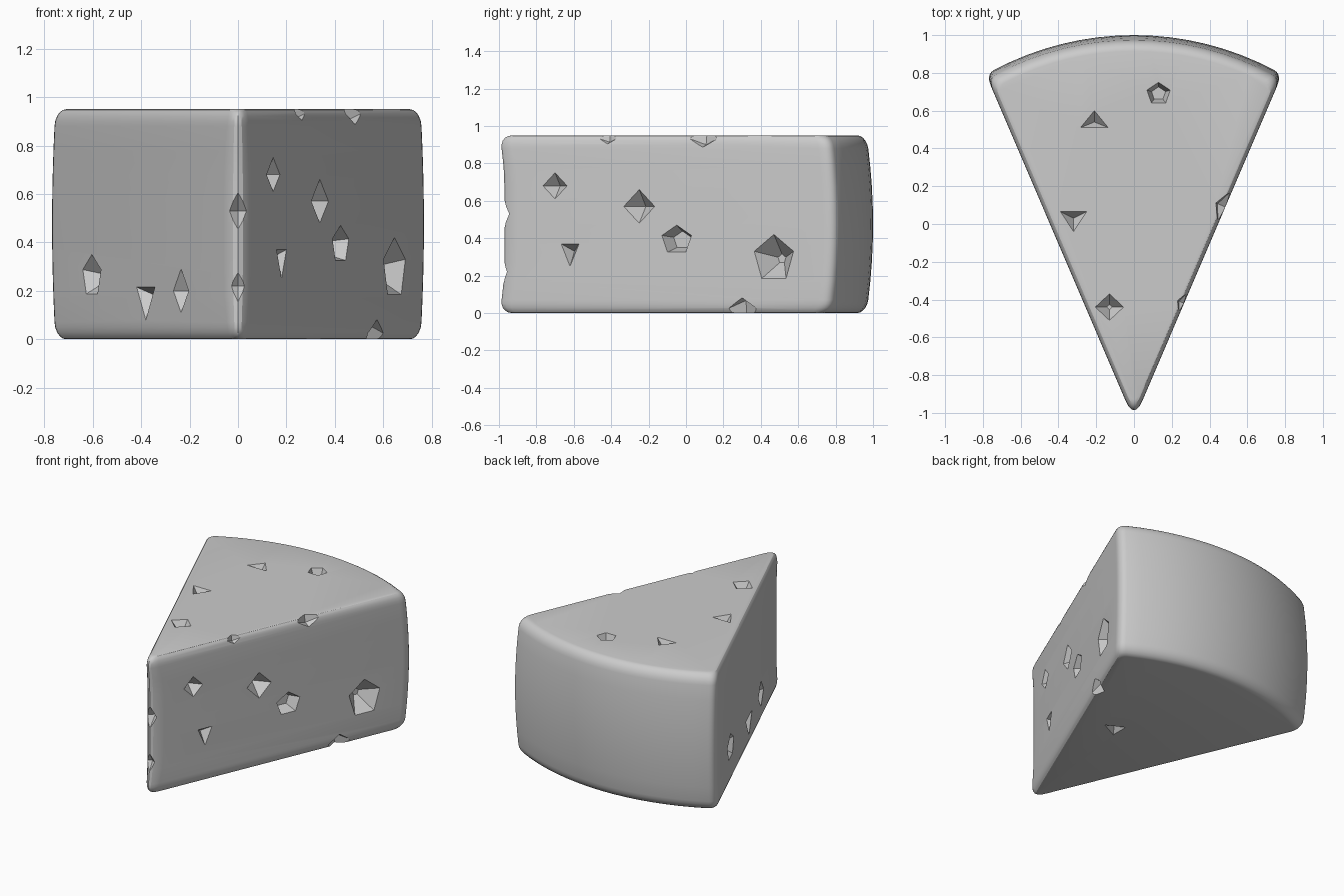
import bpy, bmesh
from math import sin, cos, pi, sqrt, radians, atan
from mathutils import Vector, Matrix

cube = bpy.data.objects.get("Cube")
if cube:
    bpy.data.objects.remove(cube, do_unlink=True)

HEIGHT = 0.95
SLOPE = 0.428                 # half width of the wedge per unit of length
HALF_ANGLE = atan(SLOPE)
APEX_Y = -1.04                # where the two cut sides would meet
ARC_Y, ARC_R = -0.58, 1.58    # centre and radius of the rind
UP = Vector((0, 0, 1))


def bezier(a, b, c, steps):
    ts = [i / steps for i in range(steps + 1)]
    return [a * (1 - t) ** 2 + b * 2 * t * (1 - t) + c * t * t for t in ts]


def outline(side_inset, back_inset, tip_cut):
    """Closed wedge outline with rounded tip and rear corners."""
    apex = Vector((0, APEX_Y + side_inset / sin(HALF_ANGLE)))
    radius = ARC_R - back_inset
    centre = Vector((0, ARC_Y))
    e, k = apex.y - ARC_Y, 1 + SLOPE ** 2
    reach = (-e + sqrt(e * e - k * (e * e - radius ** 2))) / k
    along = Vector((SLOPE, 1))
    corner = apex + along * reach
    span = atan((corner.x) / (corner.y - ARC_Y))

    def rind(f):
        return centre + Vector((sin(span * f), cos(span * f))) * radius

    half = bezier(apex + along * tip_cut / 2, apex + along * tip_cut / 2,
                  apex + along * tip_cut, 1)[1:]
    tip = bezier(apex + Vector((-SLOPE, 1)) * tip_cut, apex, half[0], 6)
    right = bezier(apex + along * (reach - 0.06), corner, rind(0.94), 5)
    back = [rind(0.94 - 1.88 * i / 16) for i in range(1, 16)]
    left = [Vector((-p.x, p.y)) for p in reversed(right)]
    return tip + right + back + left


# Cheese wedge: stacked outlines with rounded rims and a bulging rind
levels = []
rim = 0.07
for i in range(6):
    a = pi / 2 * i / 5
    levels.append((rim * (1 - cos(a)), 1 - sin(a)))
levels += [(rim + (HEIGHT - 2 * rim) * i / 8, 0) for i in range(1, 8)]
levels += [(HEIGHT - z, r) for z, r in reversed(levels[:6])]

bm = bmesh.new()
rings = []
for z, r in levels:
    off = (z / HEIGHT - 0.5) * 2
    ring = outline(0.028 * r, 0.035 * off ** 2 + 0.05 * r, 0.08 + 0.06 * (1 - off ** 4))
    rings.append([bm.verts.new((p.x, p.y, z)) for p in ring])
count = len(rings[0])
for low, high in zip(rings, rings[1:]):
    for i in range(count):
        j = (i + 1) % count
        bm.faces.new((low[i], low[j], high[j], high[i]))
bm.faces.new(rings[0][::-1])
bm.faces.new(rings[-1])
bmesh.ops.recalc_face_normals(bm, faces=bm.faces)
mesh = bpy.data.meshes.new("cheese_wedge")
bm.to_mesh(mesh)
bm.free()
wedge = bpy.data.objects.new("cheese_wedge", mesh)
bpy.context.collection.objects.link(wedge)

grey = bpy.data.materials.new("plain_grey")
grey.use_nodes = True
colour = (0.6, 0.6, 0.6, 1)
grey.diffuse_color = colour
grey.node_tree.nodes["Principled BSDF"].inputs["Base Color"].default_value = colour
mesh.materials.append(grey)

# Pits: faceted cones pushed into the surface
cutter_bm = bmesh.new()


def pit(place, normal, wide, tall, sides, turn, depth, floor=0.0):
    n = Vector(normal).normalized()
    u = Vector((1, 0, 0)) if abs(n.z) > 0.9 else UP.cross(n).normalized()
    v = n.cross(u)
    frame = Matrix((u, v, n)).transposed().to_4x4()
    out = 0.04
    grow = 1 + (1 - floor) * out / depth
    local = (Matrix.Translation(Vector(place)) @ frame
             @ Matrix.Diagonal((wide, tall, 1, 1))
             @ Matrix.Rotation(radians(turn), 4, 'Z')
             @ Matrix.Translation((0, 0, (out - depth) / 2)))
    bmesh.ops.create_cone(cutter_bm, cap_ends=True, segments=sides, radius1=floor,
                          radius2=grow, depth=depth + out, matrix=local)


def side_pit(sign, y, z, *shape, tilt=0):
    x = (y - APEX_Y) * SLOPE
    normal = (sign * cos(HALF_ANGLE), -sin(HALF_ANGLE), tilt)
    pit((sign * x, y, z), normal, *shape)


# Left cut face
side_pit(1, -0.70, 0.68, 0.07, 0.07, 4, 0, 0.07)
side_pit(1, -0.62, 0.33, 0.06, 0.08, 3, 180, 0.06)
side_pit(1, -0.25, 0.57, 0.09, 0.09, 4, 0, 0.09)
side_pit(1, -0.05, 0.39, 0.09, 0.08, 5, 0, 0.08, 0.6)
side_pit(1, 0.47, 0.29, 0.12, 0.13, 5, 0, 0.11, 0.2)
# Notches along the rims of the left cut face
side_pit(1, 0.09, 0.94, 0.10, 0.10, 4, 0, 0.06, tilt=0.9)
side_pit(1, -0.42, 0.94, 0.07, 0.07, 4, 0, 0.04, tilt=0.9)
side_pit(1, 0.30, 0.02, 0.09, 0.11, 4, 0, 0.07, tilt=-0.9)
# Right cut face
side_pit(-1, 0.37, 0.26, 0.10, 0.09, 5, 0, 0.08, 0.2)
side_pit(-1, -0.15, 0.17, 0.11, 0.09, 3, 180, 0.07)
side_pit(-1, -0.49, 0.20, 0.08, 0.09, 4, 0, 0.07)
# Top and bottom
pit((0.13, 0.69, HEIGHT), UP, 0.065, 0.06, 5, 0, 0.06, 0.6)
pit((-0.21, 0.54, HEIGHT), UP, 0.085, 0.06, 3, 0, 0.06)
pit((-0.32, 0.03, HEIGHT), UP, 0.08, 0.07, 3, 180, 0.06)
pit((-0.13, -0.44, HEIGHT), UP, 0.075, 0.07, 4, 0, 0.07, 0.2)
pit((0.16, 0, 0), -UP, 0.08, 0.07, 3, 30, 0.06)
# Tip
pit((0, -0.99, 0.53), (0, -1, 0), 0.08, 0.10, 4, 0, 0.08)
pit((0, -0.99, 0.22), (0, -1, 0), 0.08, 0.09, 4, 0, 0.05)

bmesh.ops.recalc_face_normals(cutter_bm, faces=cutter_bm.faces)
cutter_mesh = bpy.data.meshes.new("pit_cutter")
cutter_bm.to_mesh(cutter_mesh)
cutter_bm.free()
cutter_mesh.materials.append(grey)
cutter = bpy.data.objects.new("pit_cutter", cutter_mesh)
cutter.hide_render = True
bpy.context.collection.objects.link(cutter)

# Carve the pits, then smooth everything except the crisp pit edges
carve = wedge.modifiers.new("pits", 'BOOLEAN')
carve.operation = 'DIFFERENCE'
carve.solver = 'EXACT'
carve.object = cutter
for o in bpy.context.selected_objects:
    o.select_set(False)
wedge.select_set(True)
bpy.context.view_layer.objects.active = wedge
bpy.ops.object.modifier_apply(modifier=carve.name)
bpy.data.objects.remove(cutter, do_unlink=True)
bpy.ops.object.shade_smooth_by_angle(angle=radians(25))
